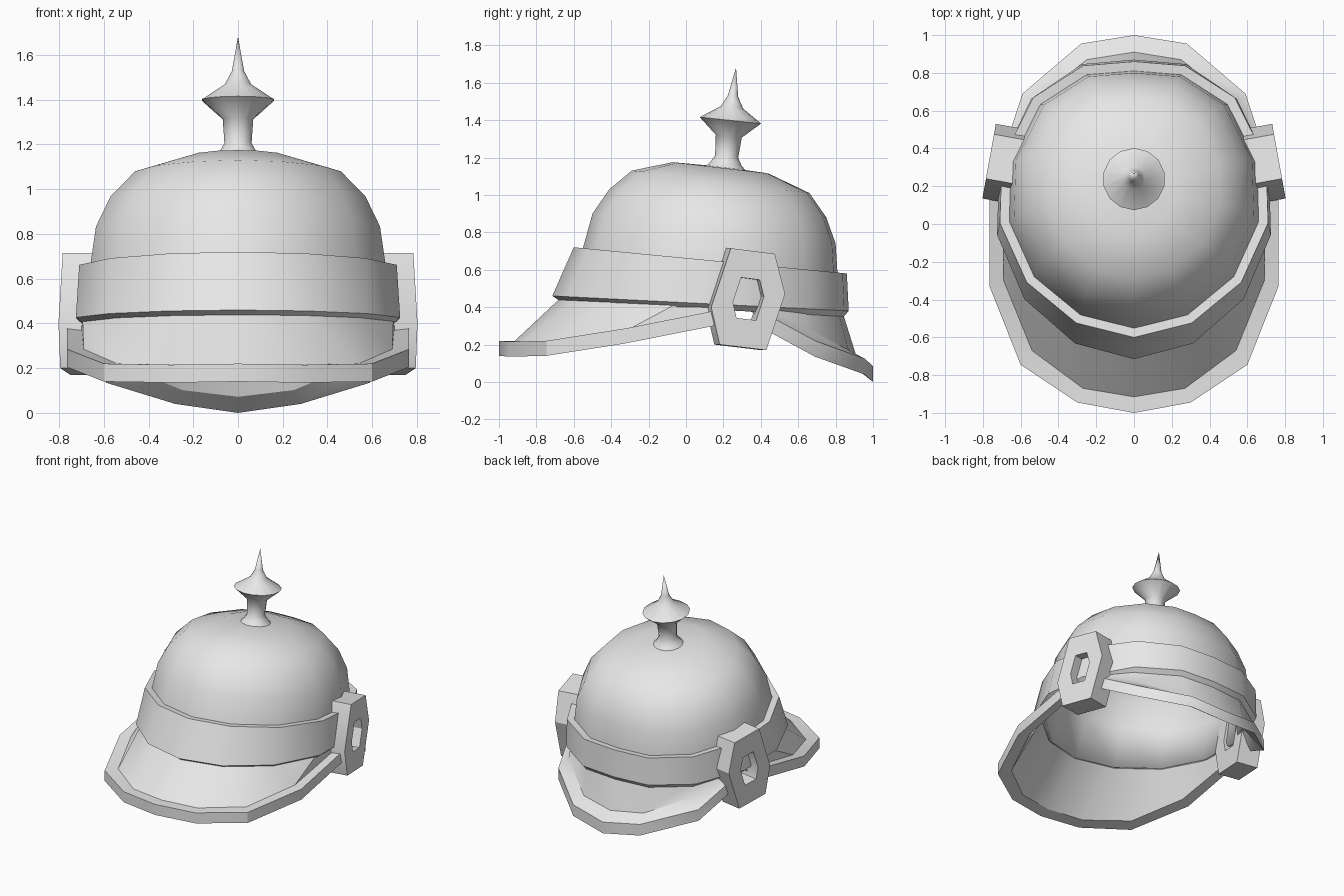
import bpy, bmesh, math
from mathutils import Vector, Matrix

if "Cube" in bpy.data.objects:
    bpy.data.objects.remove(bpy.data.objects["Cube"])

metal = bpy.data.materials.new("light_grey")
metal.use_nodes = True
metal.diffuse_color = (0.8, 0.8, 0.8, 1)
metal.node_tree.nodes["Principled BSDF"].inputs["Base Color"].default_value = (0.8, 0.8, 0.8, 1)

# Half outline of the skull, front to back: share of width, share of length
OUTLINE = [(0, 0), (.43, .052), (.8, .2), (1, .415), (.985, .644), (.75, .87), (.38, .985), (0, 1)]


def half_ring(y_front, z_front, y_back, z_back, width):
    """Tilted half ring from the front centre to the back centre."""
    a, b = Vector((0, y_front, z_front)), Vector((0, y_back, z_back))
    return [a.lerp(b, t) + Vector((width * u, 0, 0)) for u, t in OUTLINE]


def flip(p):
    return Vector((-p[0], p[1], p[2]))


def full_ring(*args):
    half = half_ring(*args)
    return half + [flip(p) for p in half[-2:0:-1]]


def loft(name, rows, wrap_rows=False, wrap_ring=True, cap_ends=False, tip=None, angle=32):
    """Skin a grid of points, one row after another."""
    bm = bmesh.new()
    grid = [[bm.verts.new(p) for p in row] for row in rows]
    n, m = len(grid), len(grid[0])
    for i in range(n if wrap_rows else n - 1):
        for j in range(m if wrap_ring else m - 1):
            a, b, k = grid[i], grid[(i + 1) % n], (j + 1) % m
            bm.faces.new((a[j], a[k], b[k], b[j]))
    if cap_ends:
        bm.faces.new([row[0] for row in grid])
        bm.faces.new([row[-1] for row in grid])
    if tip is not None:
        top = bm.verts.new(tip)
        for j in range(m):
            bm.faces.new((grid[-1][j], grid[-1][(j + 1) % m], top))
    bmesh.ops.recalc_face_normals(bm, faces=bm.faces)
    mesh = bpy.data.meshes.new(name)
    bm.to_mesh(mesh)
    bm.free()
    mesh.materials.append(metal)
    obj = bpy.data.objects.new(name, mesh)
    bpy.context.collection.objects.link(obj)
    bpy.ops.object.select_all(action='DESELECT')
    obj.select_set(True)
    bpy.context.view_layer.objects.active = obj
    bpy.ops.object.shade_smooth_by_angle(angle=math.radians(angle))
    return obj


# Dome, leaning slightly to the back
dome = loft("dome", [full_ring(*r) for r in [
    (-.64, .44, .83, .36, .68),
    (-.55, .72, .81, .58, .66),
    (-.5, .9, .8, .74, .635),
    (-.41, 1.03, .75, .88, .57),
    (-.29, 1.13, .66, 1.01, .46),
    (-.07, 1.175, .44, 1.115, .22)]], tip=(0, .2, 1.15), angle=45)
shell = dome.modifiers.new("shell", 'SOLIDIFY')
shell.thickness = .03
shell.offset = -1

# Band around the dome
loft("band", [full_ring(*r) for r in [
    (-.55, .715, .81, .575, .655),
    (-.6, .72, .86, .58, .71),
    (-.715, .46, .87, .38, .725),
    (-.67, .43, .845, .35, .69)]], wrap_rows=True)


def brim(name, root, inner, outer, height):
    """Flared sheet ending in a flat rim, mirrored across the middle."""
    def lower(points, d):
        return [Vector(p) - Vector((0, 0, d)) for p in points]
    inside = [Vector((p.x * .96, (p.y - .13) * .96 + .13, p.z)) for p in root]
    rows = [root, inner, outer, lower(outer, height), lower(inner, height * .8), inside]
    full = [[flip(p) for p in row[:0:-1]] + [Vector(p) for p in row] for row in rows]
    loft(name, full, wrap_rows=True, wrap_ring=False, cap_ends=True)


root = half_ring(-.67, .45, .835, .38, .695)
brim("front_visor", root[:5],
     [(0, -.915, .22), (.27, -.87, .215), (.54, -.67, .22), (.69, -.3, .285), (.7, .18, .38)],
     [(0, -1, .22), (.3, -.945, .215), (.6, -.745, .22), (.765, -.33, .285), (.765, .15, .38)], .08)
brim("neck_guard", root[:3:-1],
     [(0, .91, .14), (.25, .87, .17), (.54, .64, .29), (.63, .45, .39)],
     [(0, 1, .085), (.28, .955, .125), (.59, .69, .22), (.67, .45, .35)], .085)

# Six-sided hollow side bosses, facing slightly backwards
HEX = [(.24, .715), (.475, .685), (.53, .47), (.43, .17), (.18, .2), (.135, .4)]
center = Vector((.335, .445))


def boss_ring(scale, depth, side):
    ring = []
    for p in HEX:
        y, z = center + (Vector(p) - center) * scale
        x = .8 - .18 * (y - .15) - depth
        ring.append((side * x, y - .18 * depth, z))
    return ring


for side, label in ((1, "left"), (-1, "right")):
    loft(label + "_boss", [boss_ring(s, d, side) for s, d in
                           ((1, 0), (1, .16), (.42, .16), (.42, 0))], wrap_rows=True)

# Spike turned on a tilted axis
SPIKE = [(.125, -.01), (.085, .03), (.062, .07), (.07, .18), (.165, .265),
         (.06, .335), (.028, .395)]
tilt = Matrix.Translation((0, .21, 1.135)) @ Matrix.Rotation(math.radians(-6), 4, 'X')
SIDES = 14
loft("spike", [[tilt @ Vector((r * math.sin(k * math.tau / SIDES),
                               r * math.cos(k * math.tau / SIDES), h))
                for k in range(SIDES)] for r, h in SPIKE],
     tip=tilt @ Vector((0, 0, .55)), angle=50)
